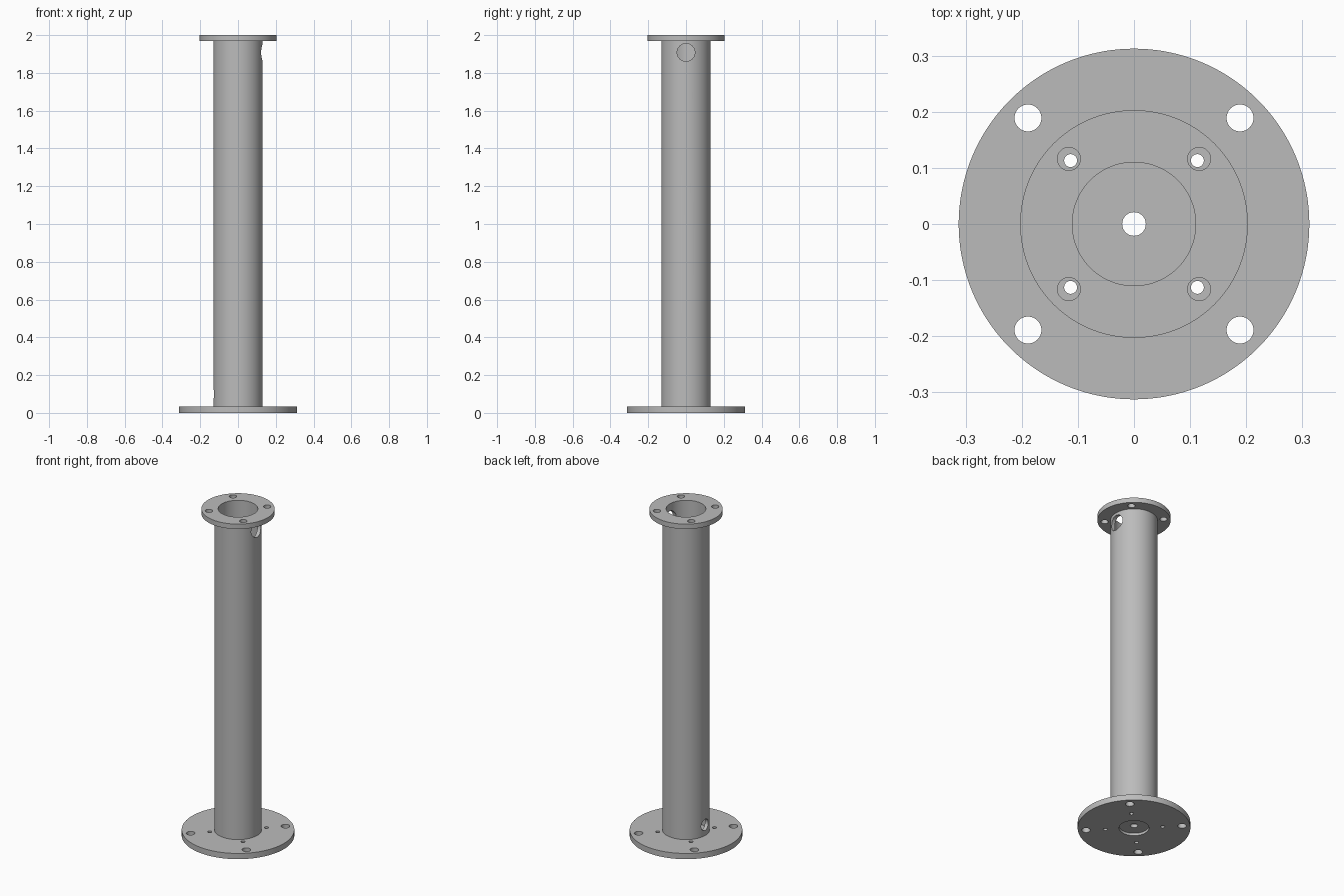
import bpy
from math import pi

cube = bpy.data.objects.get("Cube")
if cube:
    bpy.data.objects.remove(cube, do_unlink=True)

steel = bpy.data.materials.new("plain_grey_steel")
steel.use_nodes = True
GREY = (0.5, 0.5, 0.5, 1)
steel.diffuse_color = GREY
steel.node_tree.nodes["Principled BSDF"].inputs["Base Color"].default_value = GREY


def cylinder(name, radius, low, high, x=0, y=0, sides=96):
    """Upright cylinder spanning two heights."""
    bpy.ops.mesh.primitive_cylinder_add(vertices=sides, radius=radius, depth=high - low,
                                        location=(x, y, (low + high) / 2))
    part = bpy.context.object
    part.name = name
    part.data.materials.append(steel)
    return part


def cut(part, cutter):
    """Subtract the cutter from the part, then discard it."""
    cutter.hide_render = True
    mod = part.modifiers.new("cut", "BOOLEAN")
    mod.operation = "DIFFERENCE"
    mod.solver = "EXACT"
    mod.object = cutter
    bpy.context.view_layer.objects.active = part
    bpy.ops.object.modifier_apply(modifier=mod.name)
    bpy.data.objects.remove(cutter, do_unlink=True)


def drill_square(part, offset, radius, low, high):
    """Four vertical holes on a square pattern."""
    for sx in (-1, 1):
        for sy in (-1, 1):
            cut(part, cylinder("drill", radius, low, high, sx * offset, sy * offset, 40))


def drill_side(part, side, radius, z):
    """Hole through one wall of the tube."""
    bpy.ops.mesh.primitive_cylinder_add(vertices=48, radius=radius, depth=0.2,
                                        location=(side * 0.15, 0, z), rotation=(0, pi / 2, 0))
    cut(part, bpy.context.object)


BASE, TOP, HEIGHT = 0.035, 1.97, 2.0
BORE = 0.11

# Base flange: mounting holes, small holes, cable hole and underside recess
base = cylinder("base_flange", 0.3125, 0, BASE, sides=128)
drill_square(base, 0.189, 0.024, -0.1, 0.1)
drill_square(base, 0.113, 0.0115, -0.1, 0.1)
cut(base, cylinder("drill", 0.021, -0.1, 0.1, sides=48))
cut(base, cylinder("recess", 0.083, -0.1, 0.015))

# Hollow column with a cable hole near each end
tube = cylinder("column_tube", 0.131, BASE, TOP)
cut(tube, cylinder("bore", BORE, -0.1, 2.1))
drill_side(tube, 1, 0.047, 1.908)
drill_side(tube, -1, 0.034, 0.1)

# Top flange ring
ring = cylinder("top_flange", 0.203, TOP, HEIGHT)
cut(ring, cylinder("bore", BORE, 1.9, 2.1))
drill_square(ring, 0.116, 0.0205, 1.9, 2.1)

for part in (base, tube, ring):
    bpy.ops.object.select_all(action="DESELECT")
    part.select_set(True)
    bpy.context.view_layer.objects.active = part
    bpy.ops.object.shade_smooth_by_angle(angle=pi / 6)
